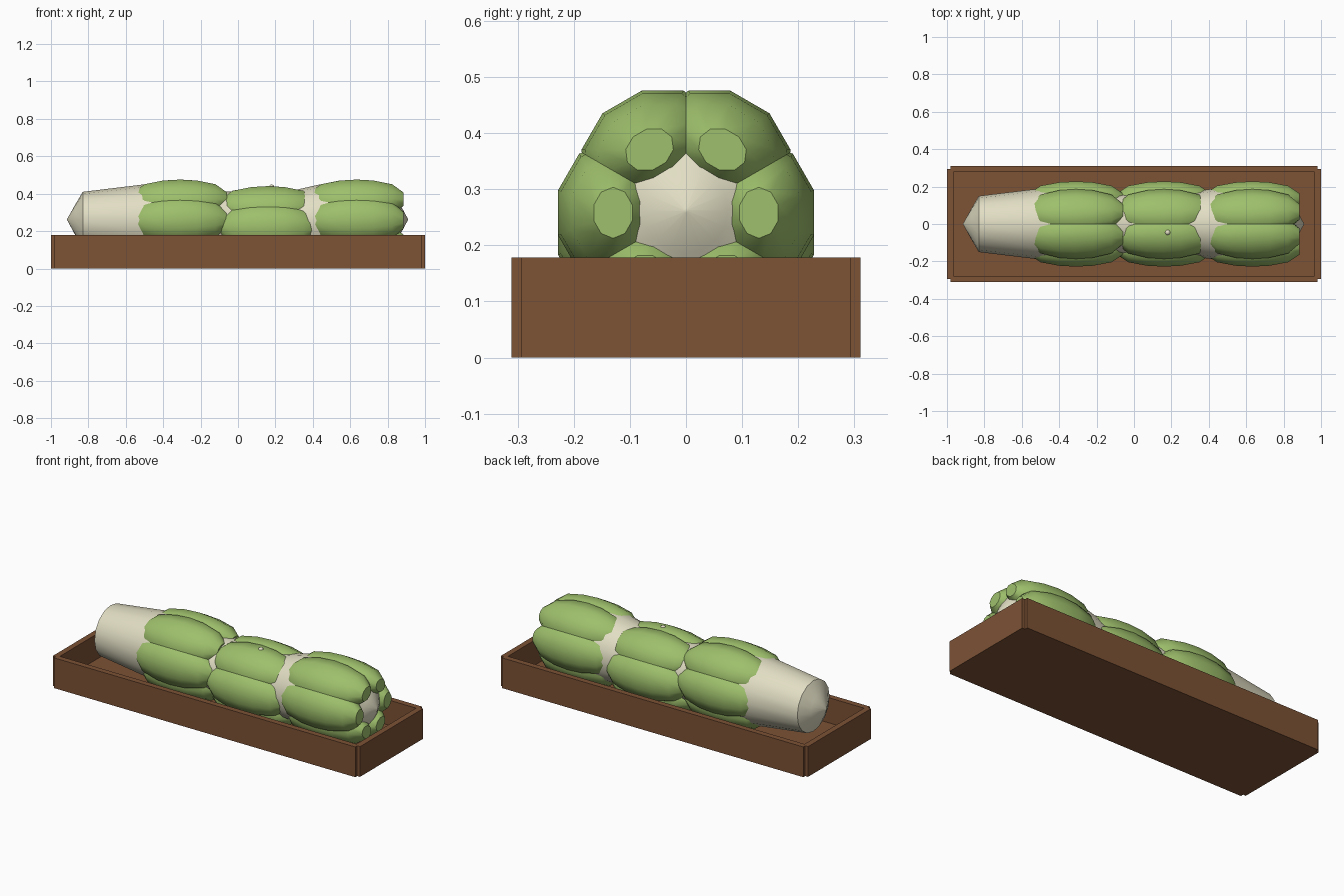
import bpy, bmesh, math
from mathutils import Matrix

if "Cube" in bpy.data.objects:
    bpy.data.objects.remove(bpy.data.objects["Cube"])


def material(name, rgb):
    m = bpy.data.materials.new(name)
    m.diffuse_color = (*rgb, 1)
    m.use_nodes = True
    m.node_tree.nodes["Principled BSDF"].inputs["Base Color"].default_value = m.diffuse_color
    return m


WOOD = material("brown wood", (0.205, 0.084, 0.036))
CREAM = material("pale cream", (0.76, 0.73, 0.55))
GREEN = material("leaf green", (0.345, 0.53, 0.15))


def finish(name, bm, mat, angle=None):
    bmesh.ops.recalc_face_normals(bm, faces=bm.faces)
    me = bpy.data.meshes.new(name)
    bm.to_mesh(me)
    bm.free()
    me.materials.append(mat)
    ob = bpy.data.objects.new(name, me)
    bpy.context.collection.objects.link(ob)
    if angle:
        bpy.ops.object.select_all(action='DESELECT')
        ob.select_set(True)
        bpy.context.view_layer.objects.active = ob
        bpy.ops.object.shade_smooth_by_angle(angle=math.radians(angle))
    return ob


def box(name, lo, hi):
    bm = bmesh.new()
    bmesh.ops.create_cube(bm, size=1)
    for v in bm.verts:
        v.co = [(a + b) / 2 + c * (b - a) for a, b, c in zip(lo, hi, v.co)]
    return finish(name, bm, WOOD)


def loft(bm, rings):
    """Skin closed rings of points and cap both ends."""
    rows = [[bm.verts.new(p) for p in ring] for ring in rings]
    n = len(rows[0])
    for a, b in zip(rows, rows[1:]):
        for i in range(n):
            bm.faces.new((a[i], a[(i + 1) % n], b[(i + 1) % n], b[i]))
    bm.faces.new(rows[0])
    bm.faces.new(rows[-1])


# Tray: floor and four boards with notched corners
box("tray_floor", (-0.97, -0.28, 0), (0.97, 0.28, 0.03))
for s, side in ((-1, "front"), (1, "back")):
    y = sorted((s * 0.277, s * 0.311))
    box(side + "_board", (-0.982, y[0], 0), (0.982, y[1], 0.178))
for s, side in ((-1, "left"), (1, "right")):
    x = sorted((s * 0.966, s * 1.0))
    box(side + "_board", (x[0], -0.293, 0), (x[1], 0.293, 0.178))

# Pale core: x, radius, centre height
CORE = [(-0.913, 0.004, 0.262), (-0.87, 0.082, 0.26), (-0.83, 0.15, 0.26),
        (-0.5, 0.19, 0.26), (-0.31, 0.203, 0.255), (-0.1, 0.162, 0.25),
        (0.0, 0.162, 0.25), (0.16, 0.15, 0.245), (0.32, 0.173, 0.25),
        (0.43, 0.19, 0.258), (0.63, 0.203, 0.258), (0.83, 0.14, 0.26),
        (0.87, 0.075, 0.262), (0.908, 0.004, 0.262)]
bm = bmesh.new()
loft(bm, [[(x, r * math.cos(a), z + r * math.sin(a))
           for a in (math.tau * i / 16 for i in range(16))] for x, r, z in CORE])
finish("core", bm, CREAM, 40)

# Green clumps: six overlapping ten-sided pods around the core
POD = [(-0.25, 0.35), (-0.19, 0.76), (-0.09, 0.95), (0, 1),
       (0.09, 0.95), (0.19, 0.76), (0.25, 0.35)]
for name, cx, cz in (("left_clump", -0.31, 0.258), ("middle_clump", 0.16, 0.223),
                     ("right_clump", 0.634, 0.258)):
    bm = bmesh.new()
    for k in range(6):
        turn = Matrix.Translation((cx, 0, cz)) @ Matrix.Rotation(k * math.pi / 3, 4, 'X')
        pod = bmesh.new()
        loft(pod, [[(x, 0.13 + 0.103 * s * math.cos(a), 0.13 * s * math.sin(a))
                    for a in (math.radians(18 + 36 * i) for i in range(10))]
                   for x, s in POD])
        pod.transform(turn)
        me = bpy.data.meshes.new("pod")
        pod.to_mesh(me)
        pod.free()
        bm.from_mesh(me)
        bpy.data.meshes.remove(me)
    finish(name, bm, GREEN, 42)

# Small pale nub on the middle clump
bm = bmesh.new()
bmesh.ops.create_uvsphere(bm, u_segments=12, v_segments=8, radius=0.015,
                          matrix=Matrix.Translation((0.18, -0.045, 0.434)))
finish("nub", bm, CREAM, 40)
